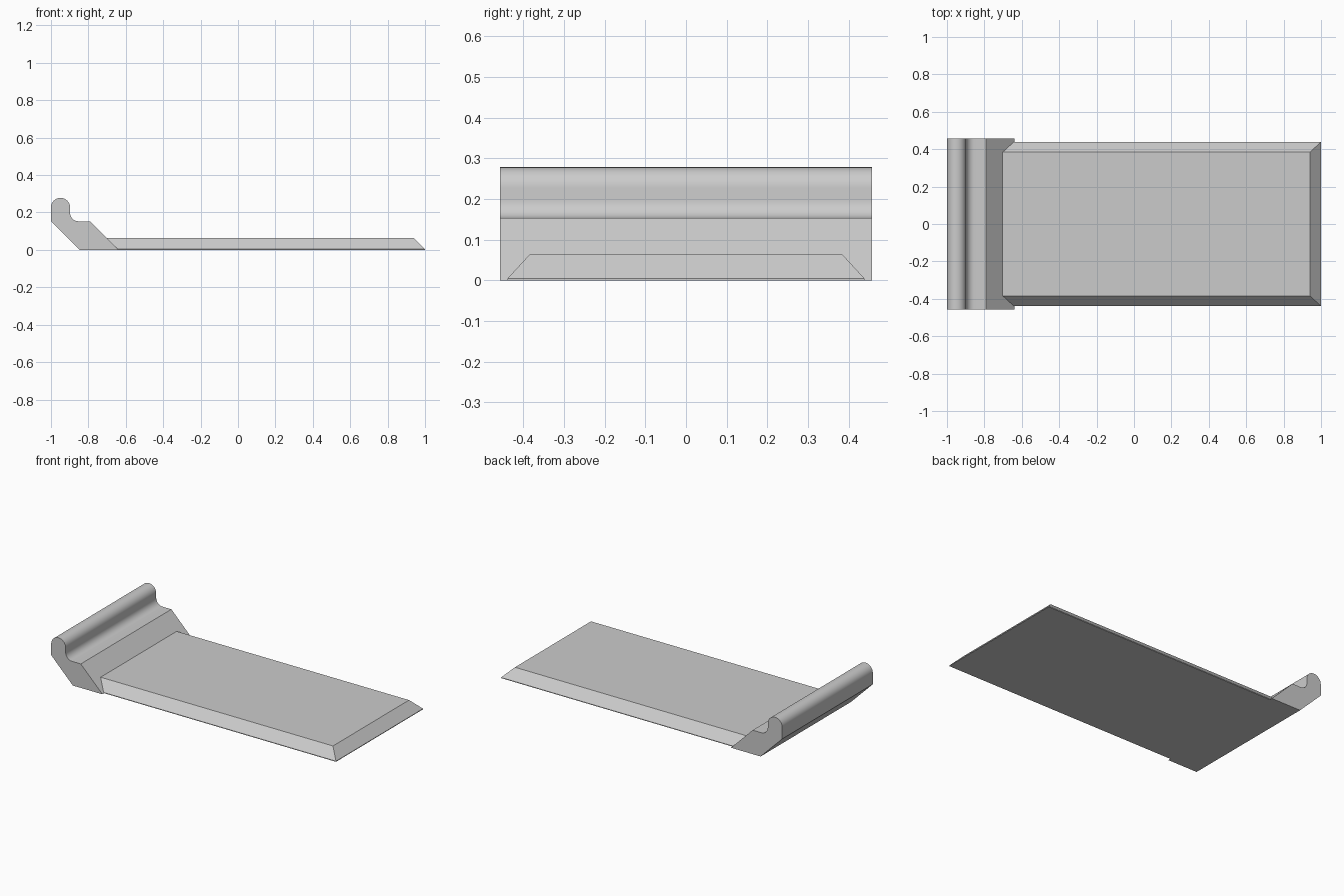
import bpy, bmesh
from math import sin, cos, radians, pi

cube = bpy.data.objects.get("Cube")
if cube:
    bpy.data.objects.remove(cube, do_unlink=True)

grey = bpy.data.materials.new("light_grey")
grey.use_nodes = True
colour = (0.6, 0.6, 0.6, 1)
grey.diffuse_color = colour
grey.node_tree.nodes["Principled BSDF"].inputs["Base Color"].default_value = colour


def finish(bm, name):
    bmesh.ops.recalc_face_normals(bm, faces=bm.faces[:])
    mesh = bpy.data.meshes.new(name)
    bm.to_mesh(mesh)
    bm.free()
    mesh.materials.append(grey)
    obj = bpy.data.objects.new(name, mesh)
    bpy.context.collection.objects.link(obj)
    return obj


def arc(cx, cz, r, start, end, steps):
    angles = [radians(start + (end - start) * i / steps) for i in range(steps + 1)]
    return [(cx + r * cos(a), cz + r * sin(a)) for a in angles]


# Rounded end rail: side profile extruded across the width
half_width = 0.457
r_head, r_cove = 0.051, 0.045
neck, shelf = -0.898, 0.153
profile = [(-0.847, 0), (-0.638, 0), (-0.638 - shelf, shelf)]
profile += arc(neck + r_cove, shelf + r_cove, r_cove, 270, 180, 10)
profile += arc(neck - r_head, 0.227, r_head, 0, 180, 20)
profile += [(-1, shelf)]

bm = bmesh.new()
face = bm.faces.new([bm.verts.new((x, -half_width, z)) for x, z in profile])
swept = bmesh.ops.extrude_face_region(bm, geom=[face])["geom"]
bmesh.ops.translate(bm, vec=(0, 2 * half_width, 0),
                    verts=[v for v in swept if isinstance(v, bmesh.types.BMVert)])
rail = finish(bm, "end_rail")
bpy.context.view_layer.objects.active = rail
rail.select_set(True)
bpy.ops.object.shade_smooth_by_angle(angle=pi / 6)
rail.select_set(False)

# Bevelled panel: stacked rectangles, its inner end lying against the rail slope
lip, top = 0.004, 0.064
bevel = top - lip
levels = [(0, 0), (lip, 0), (top, bevel)]
bm = bmesh.new()
rings = []
for z, inset in levels:
    x0, x1, y = -0.638 - z, 1 - inset, 0.439 - inset * 0.92
    rings.append([bm.verts.new(p) for p in
                  ((x0, -y, z), (x1, -y, z), (x1, y, z), (x0, y, z))])
for low, high in zip(rings, rings[1:]):
    for i in range(4):
        j = (i + 1) % 4
        bm.faces.new((low[i], low[j], high[j], high[i]))
bm.faces.new(rings[0][::-1])
bm.faces.new(rings[-1])
finish(bm, "bevelled_panel")
